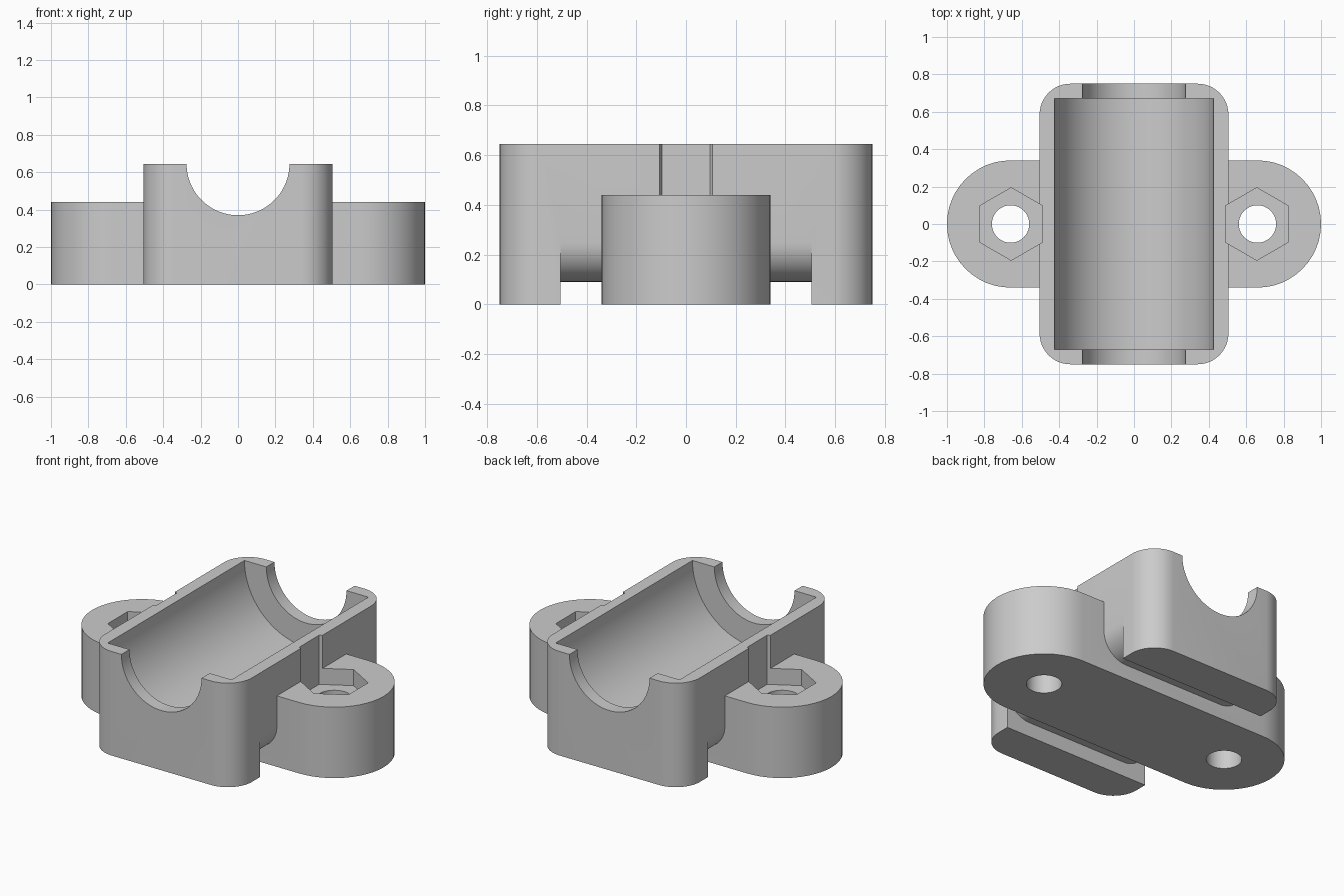
import bpy, bmesh, math
from mathutils import Matrix

if "Cube" in bpy.data.objects:
    bpy.data.objects.remove(bpy.data.objects["Cube"])

grey = bpy.data.materials.new("plain grey")
colour = (0.6, 0.6, 0.6, 1)
grey.diffuse_color = colour
grey.use_nodes = True
grey.node_tree.nodes["Principled BSDF"].inputs["Base Color"].default_value = colour

TOP, LUG_TOP, HALF_X, HALF_Y = 0.645, 0.44, 0.505, 0.75
HOLE_X, LUG_R = 0.66, 0.34
ALONG_Y = Matrix.Rotation(math.pi / 2, 4, 'X')


def arc(cx, cy, r, start, end, steps):
    angles = [math.radians(start + (end - start) * i / steps) for i in range(steps + 1)]
    return [(cx + r * math.cos(a), cy + r * math.sin(a)) for a in angles]


def prism(name, outline, low, high, turn=Matrix()):
    """Extrude a flat outline between two heights, then turn it."""
    bm = bmesh.new()
    face = bm.faces.new([bm.verts.new((x, y, low)) for x, y in outline])
    out = bmesh.ops.extrude_face_region(bm, geom=[face])
    verts = [v for v in out["geom"] if isinstance(v, bmesh.types.BMVert)]
    bmesh.ops.translate(bm, verts=verts, vec=(0, 0, high - low))
    bmesh.ops.transform(bm, matrix=turn, verts=bm.verts)
    bmesh.ops.recalc_face_normals(bm, faces=bm.faces)
    mesh = bpy.data.meshes.new(name)
    bm.to_mesh(mesh)
    bm.free()
    mesh.materials.append(grey)
    obj = bpy.data.objects.new(name, mesh)
    bpy.context.collection.objects.link(obj)
    return obj


def combine(target, tool, operation='DIFFERENCE'):
    """Apply a boolean and discard the tool."""
    mod = target.modifiers.new("combine", 'BOOLEAN')
    mod.operation, mod.object, mod.solver = operation, tool, 'EXACT'
    bpy.context.view_layer.objects.active = target
    bpy.ops.object.modifier_apply(modifier=mod.name)
    bpy.data.objects.remove(tool)


def circle(cx, cy, r, sides, start=0):
    return arc(cx, cy, r, start, start + 360, sides)[:-1]


# Housing block with rounded upright corners
r = 0.165
x, y = HALF_X - r, HALF_Y - r
outline = (arc(x, y, r, 0, 90, 12) + arc(-x, y, r, 90, 180, 12)
           + arc(-x, -y, r, 180, 270, 12) + arc(x, -y, r, 270, 360, 12))
holder = prism("bearing_holder", outline, 0, TOP)

# Strap channel beneath, with rounded lower edges
r, floor = 0.16, 0.09
x = HALF_X - r
channel = ([(-0.6, -0.1), (0.6, -0.1), (0.6, floor + r)]
           + arc(x, floor + r, r, 0, -90, 12)
           + arc(-x, floor + r, r, -90, -180, 12) + [(-0.6, floor + r)])
combine(holder, prism("channel_cutter", channel, -0.505, 0.505, ALONG_Y))

# Mounting lugs, one rounded bar passing under the housing
bar = arc(HOLE_X, 0, LUG_R, -90, 90, 24) + arc(-HOLE_X, 0, LUG_R, 90, 270, 24)
combine(holder, prism("lug_bar", bar, 0, LUG_TOP), 'UNION')

# Bearing seat and narrower shaft opening
for name, radius, half in (("seat_cutter", 0.425, 0.67), ("shaft_cutter", 0.275, 0.9)):
    combine(holder, prism(name, circle(0, TOP, radius, 96), -half, half, ALONG_Y))

# Bolt holes and hexagonal nut pockets
for side in (-1, 1):
    combine(holder, prism("hole_cutter", circle(side * HOLE_X, 0, 0.1, 40), -0.1, 0.9))
    combine(holder, prism("nut_cutter", circle(side * HOLE_X * 0.995, 0, 0.194, 6, 30),
                          LUG_TOP - 0.1, 0.9))

bpy.ops.object.select_all(action='DESELECT')
holder.select_set(True)
bpy.context.view_layer.objects.active = holder
bpy.ops.object.shade_smooth_by_angle(angle=math.radians(30))
